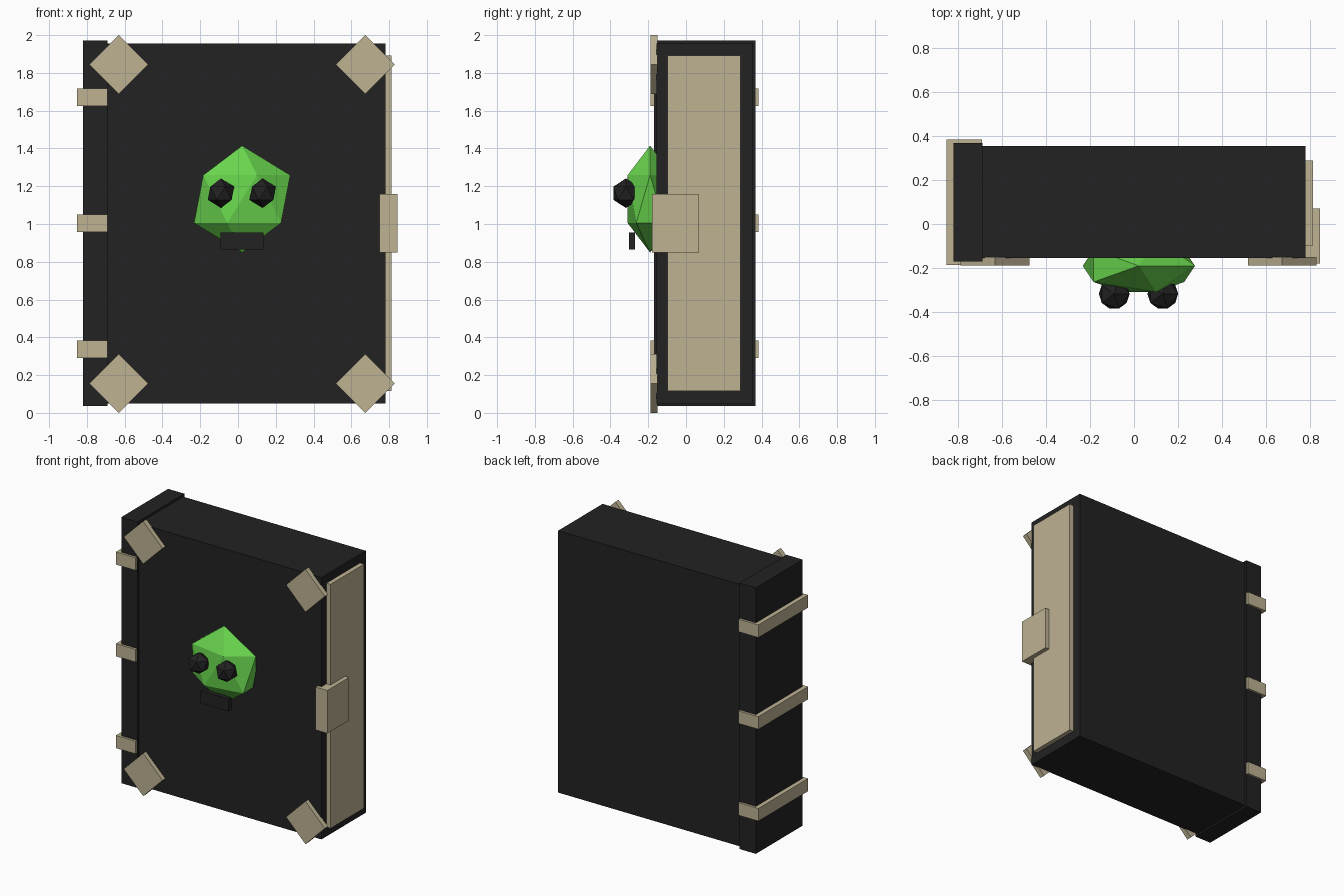
import bpy, math

if "Cube" in bpy.data.objects:
    bpy.data.objects.remove(bpy.data.objects["Cube"])


def material(name, rgb):
    m = bpy.data.materials.new(name)
    m.diffuse_color = (*rgb, 1)
    m.use_nodes = True
    m.node_tree.nodes["Principled BSDF"].inputs["Base Color"].default_value = m.diffuse_color
    return m


BLACK = material("black leather", (0.016, 0.016, 0.016))
TAN = material("parchment tan", (0.51, 0.445, 0.29))
GREEN = material("bright green", (0.14, 0.66, 0.075))


def finish(name, mat):
    ob = bpy.context.object
    ob.name = name
    ob.data.materials.append(mat)
    return ob


def box(name, mat, x, y, z, turn=0):
    """Box from (min, max) pairs, optionally turned about y."""
    centre = [(a + b) / 2 for a, b in (x, y, z)]
    bpy.ops.mesh.primitive_cube_add(size=1, location=centre, rotation=(0, turn, 0))
    ob = finish(name, mat)
    ob.scale = [b - a for a, b in (x, y, z)]
    return ob


def gem(name, mat, centre, radii):
    bpy.ops.mesh.primitive_ico_sphere_add(subdivisions=1, radius=1, location=centre)
    ob = finish(name, mat)
    ob.scale = radii
    return ob


# Book body and raised spine
box("book_body", BLACK, (-0.75, 0.78), (-0.155, 0.355), (0.05, 1.955))
box("spine", BLACK, (-0.82, -0.69), (-0.17, 0.368), (0.037, 1.972))

# Page block and clasp on the opening edge
box("pages", TAN, (0.70, 0.813), (-0.097, 0.288), (0.117, 1.892))
box("clasp", TAN, (0.75, 0.845), (-0.18, 0.07), (0.848, 1.16))

# Bands wrapping the spine
for z in (0.336, 1.004, 1.671):
    box("spine_band", TAN, (-0.852, -0.692), (-0.187, 0.385), (z - 0.046, z + 0.046))

# Diamond corner plates on the front cover
h = 0.156 / math.sqrt(2)
for x in (-0.632, 0.674):
    for z in (0.156, 1.844):
        box("corner_plate", TAN, (x - h, x + h), (-0.188, -0.15),
            (z - h, z + h), math.pi / 4)

# Faceted face emblem
gem("skull", GREEN, (0.022, -0.19, 1.132), (0.285, 0.14, 0.283))
for x in (-0.09, 0.131):
    gem("eye", BLACK, (x, -0.318, 1.163), (0.078, 0.078, 0.078))
box("mouth", BLACK, (-0.092, 0.135), (-0.302, -0.27), (0.864, 0.955))
